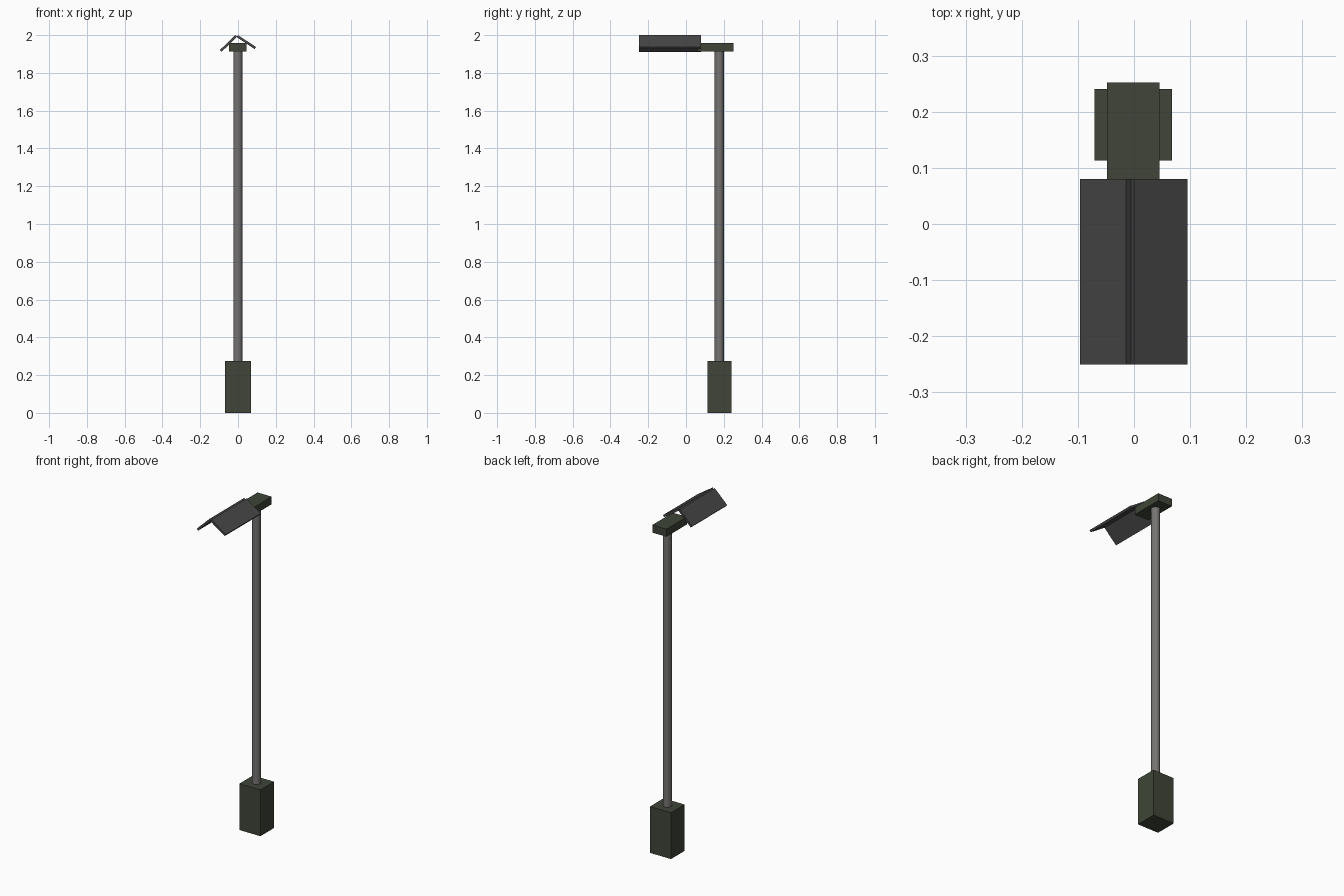
import bpy, math

if "Cube" in bpy.data.objects:
    bpy.data.objects.remove(bpy.data.objects["Cube"])


def material(name, rgb):
    m = bpy.data.materials.new(name)
    m.diffuse_color = (*rgb, 1)
    m.use_nodes = True
    m.node_tree.nodes["Principled BSDF"].inputs["Base Color"].default_value = m.diffuse_color
    return m


OLIVE = material("olive_paint", (0.05, 0.06, 0.04))
DARK = material("dark_metal", (0.065, 0.065, 0.065))
STEEL = material("grey_steel", (0.18, 0.175, 0.17))


def prism(name, profile, y0, y1, mat):
    """Extrude an x-z profile (counter-clockwise from the front) along y."""
    n = len(profile)
    verts = [(x, y, z) for y in (y0, y1) for x, z in profile]
    faces = [tuple(range(n)), tuple(reversed(range(n, 2 * n)))]
    faces += [(i, i + n, (i + 1) % n + n, (i + 1) % n) for i in range(n)]
    mesh = bpy.data.meshes.new(name)
    mesh.from_pydata(verts, [], faces)
    mesh.materials.append(mat)
    ob = bpy.data.objects.new(name, mesh)
    bpy.context.collection.objects.link(ob)
    return ob


def box(name, x0, x1, y0, y1, z0, z1, mat):
    return prism(name, [(x0, z0), (x1, z0), (x1, z1), (x0, z1)], y0, y1, mat)


def hood_panel(name, top, low, thick):
    """Thin sloping plate; top and low lie on its outer surface."""
    dx, dz = low[0] - top[0], low[1] - top[1]
    length = math.hypot(dx, dz)
    side = 1 if dx > 0 else -1
    ox, oz = side * dz / length * thick, -side * dx / length * thick
    profile = [top, (top[0] + ox, top[1] + oz), (low[0] + ox, low[1] + oz), low]
    if side < 0:
        profile.reverse()
    return prism(name, profile, -0.25, 0.08, DARK)


# Base and bracket blocks
box("base_block", -0.07, 0.068, 0.113, 0.241, 0, 0.275, OLIVE)
box("head_bracket", -0.048, 0.045, 0.06, 0.252, 1.912, 1.957, OLIVE)

# Pole
bpy.ops.mesh.primitive_cylinder_add(vertices=16, radius=0.024, depth=1.66,
                                    location=(-0.001, 0.176, 1.09))
pole = bpy.context.object
pole.name = "pole"
pole.data.materials.append(STEEL)
bpy.ops.object.shade_smooth_by_angle()

# Lamp hood, two plates meeting at a slightly uneven ridge
hood_panel("hood_left", (-0.014, 2.0), (-0.096, 1.921), 0.013)
hood_panel("hood_right", (0.0, 2.0), (0.095, 1.937), 0.013)
